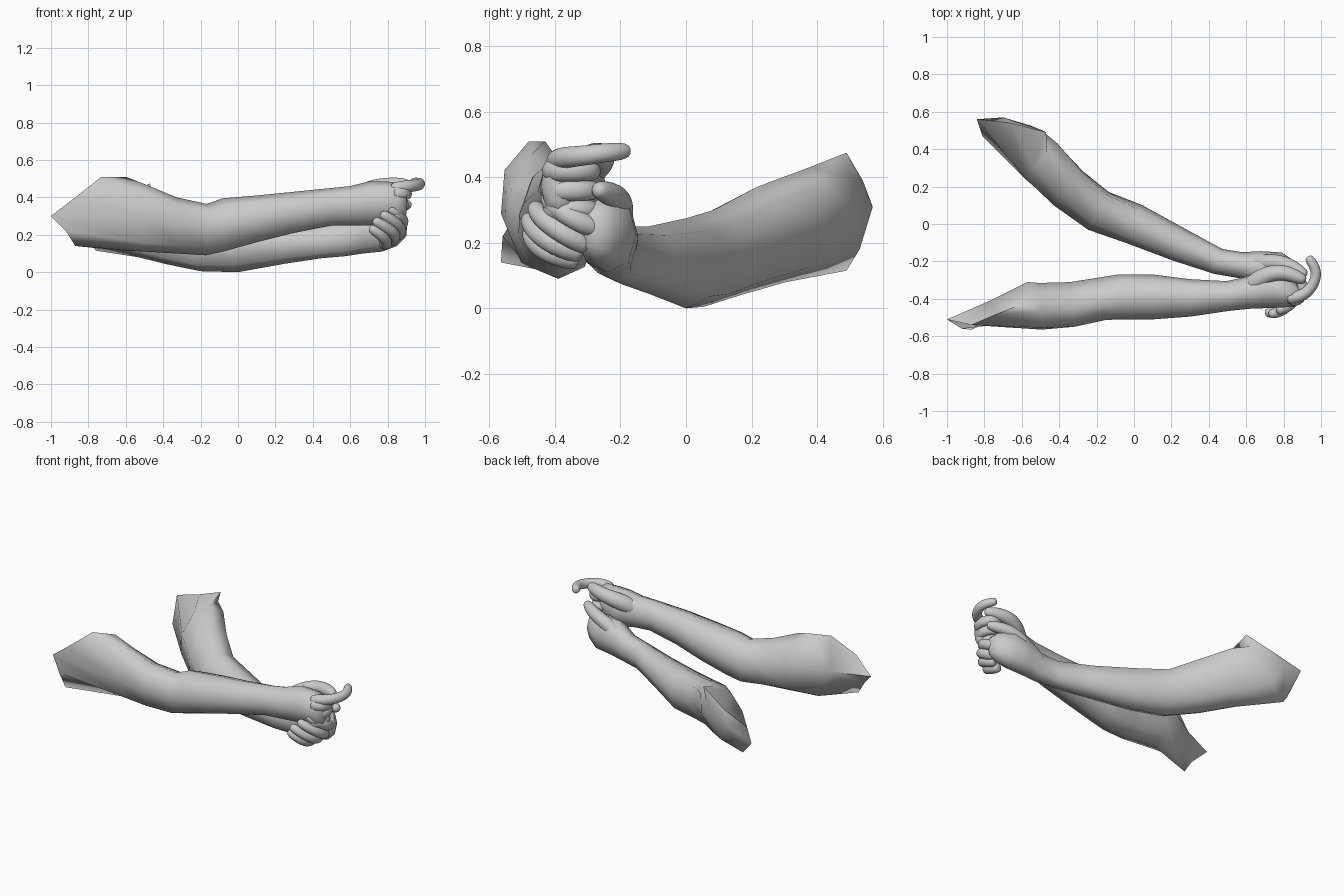
import bpy
import bmesh
from math import cos, sin, radians
from mathutils import Vector

SIDES = 8

default_cube = bpy.data.objects.get("Cube")
if default_cube:
    bpy.data.objects.remove(default_cube, do_unlink=True)


def loft(name, rings, start_centre, angle, subdivision=0):
    """Skin equal-sized rings, fan the first end to a point and close the last."""
    bm = bmesh.new()
    loops = [[bm.verts.new(point) for point in ring] for ring in rings]
    hub = bm.verts.new(start_centre)
    for i in range(SIDES):
        j = (i + 1) % SIDES
        bm.faces.new((hub, loops[0][j], loops[0][i]))
        for first, second in zip(loops, loops[1:]):
            bm.faces.new((first[i], first[j], second[j], second[i]))
    bm.faces.new(loops[-1])
    bmesh.ops.recalc_face_normals(bm, faces=bm.faces)
    mesh = bpy.data.meshes.new(name)
    bm.to_mesh(mesh)
    bm.free()
    obj = bpy.data.objects.new(name, mesh)
    bpy.context.collection.objects.link(obj)
    if subdivision:
        modifier = obj.modifiers.new("Smooth surface", "SUBSURF")
        modifier.levels = modifier.render_levels = subdivision
    bpy.ops.object.select_all(action="DESELECT")
    obj.select_set(True)
    bpy.context.view_layer.objects.active = obj
    bpy.ops.object.shade_smooth_by_angle(angle=radians(angle))


def arm(name, cut_centre, shoulder_cut, lean, sections):
    """Sections hold centre x, centre y, half width, lowest z, highest z.
    Lean tips the upper arm sideways and fades out by the elbow."""
    centres = [Vector(section[:2]) for section in sections]
    rings = [shoulder_cut]
    for k, (x, y, half_width, low, high) in enumerate(sections):
        before = centres[max(k - 1, 0)]
        after = centres[min(k + 1, len(centres) - 1)]
        heading = (after - before).normalized()
        side = Vector((-heading.y, heading.x, 0))
        tilt = lean * max(0, 1 - k / 3)
        ring = []
        for i in range(SIDES):
            turn = radians(360 * i / SIDES)
            bulge = 1.04 if i % 2 else 1
            point = Vector((x, y, (low + high) / 2))
            point += side * (half_width * cos(turn) + tilt * sin(turn)) * bulge
            point.z += (high - low) / 2 * sin(turn) * bulge
            ring.append(point)
        rings.append(ring)
    loft(name, rings, cut_centre, 72)


def finger(name, path, radius, taper=.06):
    """Tapered rounded tube that follows a short path."""
    points = [Vector(point) for point in path]
    points.append(points[-1] + (points[-1] - points[-2]).normalized() * radius * .6)
    tangent = (points[1] - points[0]).normalized()
    across = tangent.orthogonal().normalized()
    rings = []
    for k, point in enumerate(points):
        before = points[max(k - 1, 0)]
        after = points[min(k + 1, len(points) - 1)]
        new_tangent = (after - before).normalized()
        across = tangent.rotation_difference(new_tangent) @ across
        tangent = new_tangent
        upward = tangent.cross(across)
        size = radius * (1.12 - taper * k)
        if k == len(points) - 1:
            size *= .6
        rings.append([
            point + (across * cos(radians(360 * i / SIDES))
                     + upward * sin(radians(360 * i / SIDES))) * size
            for i in range(SIDES)])
    loft(name, rings, points[0], 80, 2)


# Front arm with its slanted shoulder cut, elbow, forearm and palm
arm("front_arm", (-.77, -.41, .31),
    [(-.57, -.31, .34), (-.6, -.43, .51), (-.73, -.48, .51), (-.87, -.54, .4),
     (-1, -.51, .3), (-.92, -.56, .22), (-.87, -.565, .14), (-.68, -.42, .12)],
    -.03,
    [(-.5, -.44, .125, .11, .47),
     (-.33, -.43, .12, .1, .4),
     (-.17, -.4, .115, .09, .365),
     (-.08, -.39, .12, .11, .395),
     (.1, -.39, .12, .16, .41),
     (.3, -.395, .1, .21, .43),
     (.5, -.385, .08, .25, .45),
     (.6, -.37, .085, .25, .46),
     (.7, -.345, .105, .25, .485),
     (.8, -.36, .09, .26, .485),
     (.87, -.39, .055, .28, .475),
     (.9, -.39, .03, .31, .45)])

# Rear arm, bent at the elbow and running under the front hand
arm("rear_arm", (-.7, .57, .31),
    [(-.55, .525, .3), (-.5, .505, .4), (-.47, .49, .475), (-.66, .54, .39),
     (-.84, .56, .33), (-.81, .47, .18), (-.76, .49, .115), (-.63, .53, .18)],
    .05,
    [(-.5, .34, .125, .08, .43),
     (-.35, .19, .12, .04, .37),
     (-.19, .07, .115, .005, .3),
     (0, 0, .11, 0, .275),
     (.25, -.115, .09, .045, .25),
     (.45, -.2, .07, .075, .25),
     (.57, -.22, .07, .085, .27),
     (.67, -.23, .085, .1, .335),
     (.77, -.24, .09, .11, .345),
     (.85, -.27, .065, .14, .33),
     (.89, -.29, .03, .18, .29)])

# Front hand: three curled fingers stacked below the index finger
curl = [(.83, -.41), (.89, -.405), (.91, -.34), (.88, -.28), (.83, -.29)]
for i, part in enumerate(("middle", "ring", "little")):
    height = .42 - .06 * i
    back = .015 * i
    finger("front_" + part + "_finger",
           [(x - back, y, height) for x, y in curl], .036 - .001 * i)
finger("front_index_finger",
       [(.82, -.4, .445), (.91, -.385, .46), (.965, -.32, .465),
        (.98, -.25, .475), (.94, -.19, .48)], .034)
finger("front_thumb",
       [(.6, -.36, .37), (.69, -.275, .44), (.79, -.25, .465), (.89, -.29, .47)],
       .056, .14)

# Rear hand: fingers rise diagonally from the low knuckles to the raised tips
knuckles = [(.86, -.27, .24), (.85, -.3, .19), (.82, -.32, .165), (.78, -.33, .145)]
bends = [(.89, -.34, .27), (.88, -.38, .23), (.85, -.41, .195), (.8, -.42, .165)]
tips = [(.82, -.42, .335), (.78, -.46, .305), (.74, -.48, .27), (.72, -.475, .23)]
for i, part in enumerate(("index", "middle", "ring", "little")):
    start, bend, tip = Vector(knuckles[i]), Vector(bends[i]), Vector(tips[i])
    outer = bend.lerp(tip, .55) + Vector((.01, -.015, 0))
    finger("rear_" + part + "_finger", [start, bend, outer, tip], .033)
finger("rear_thumb",
       [(.6, -.23, .2), (.7, -.2, .3), (.81, -.205, .34), (.9, -.26, .36)],
       .05, .13)
